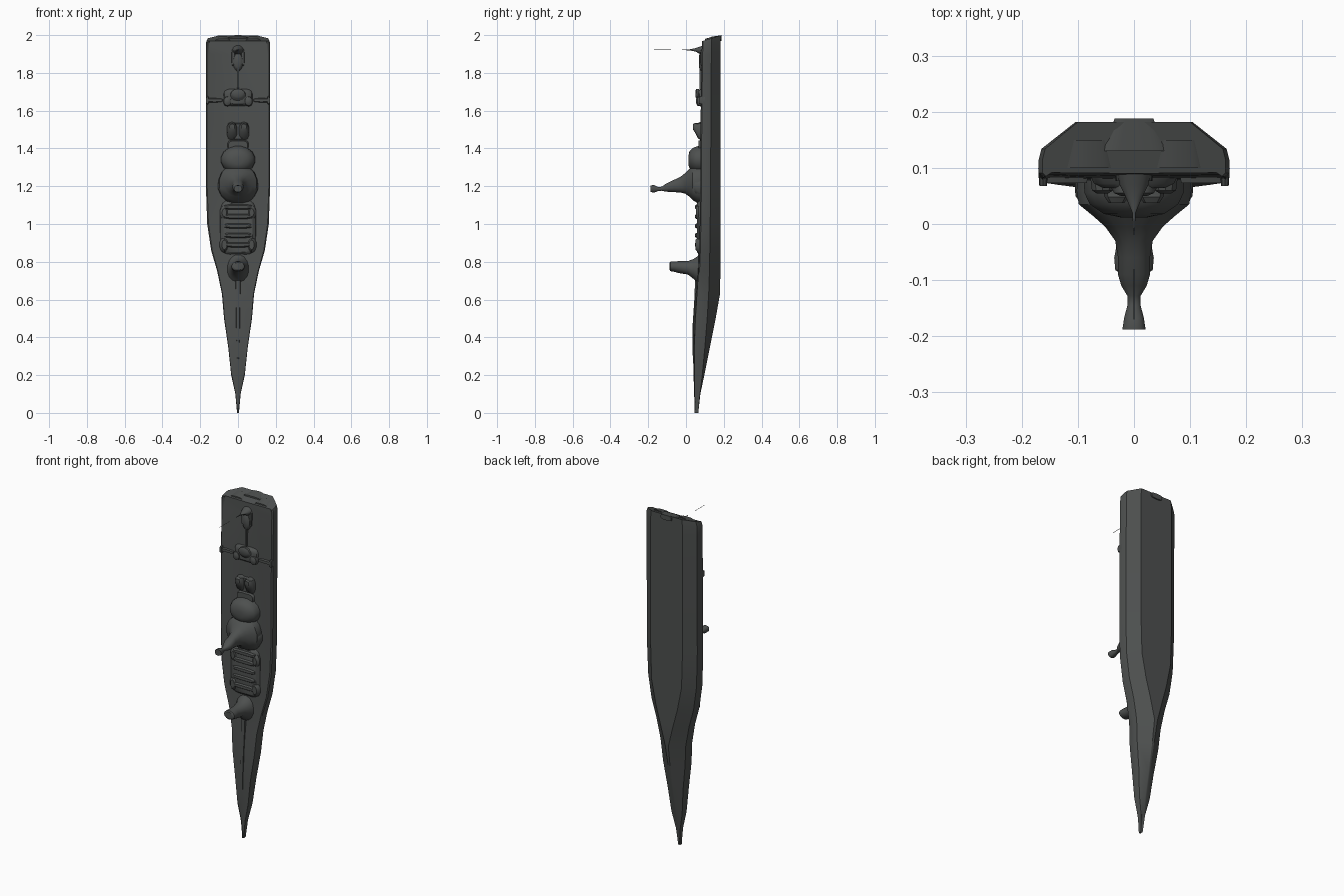
import bpy, math
from mathutils import Vector

mat = bpy.data.materials.new("dark_grey")
mat.diffuse_color = (0.075, 0.08, 0.078, 1)


def add_mesh(name, verts, faces, angle=35):
    me = bpy.data.meshes.new(name)
    me.from_pydata(verts, [], faces)
    me.materials.append(mat)
    ob = bpy.data.objects.new(name, me)
    bpy.context.collection.objects.link(ob)
    bpy.ops.object.select_all(action='DESELECT')
    ob.select_set(True)
    bpy.context.view_layer.objects.active = ob
    bpy.ops.object.mode_set(mode='EDIT')
    bpy.ops.mesh.select_all(action='SELECT')
    bpy.ops.mesh.normals_make_consistent(inside=False)
    bpy.ops.object.mode_set(mode='OBJECT')
    bpy.ops.object.shade_smooth_by_angle(angle=math.radians(angle))
    return ob


def skin(name, rings, angle=35):
    n = len(rings[0])
    verts = [v for r in rings for v in r]
    faces = [(k * n + i, k * n + (i + 1) % n, (k + 1) * n + (i + 1) % n, (k + 1) * n + i)
             for k in range(len(rings) - 1) for i in range(n)]
    faces += [tuple(range(n)), tuple(range(len(verts) - n, len(verts)))]
    return add_mesh(name, verts, faces, angle)


def tower(name, secs, power=1.0, n=16, x=0.0):
    """Loft along y; secs = (y, z centre, half x, half z); low power = boxier."""
    def se(t):
        return math.copysign(abs(t) ** power, t)
    rings = []
    for y, z, hx, hz in secs:
        rings.append([(x + hx * se(math.cos(a)), y, z + hz * se(math.sin(a)))
                      for a in [2 * math.pi * (i + .5) / n for i in range(n)]])
    return skin(name, rings)


def pair(name, secs, x, power=1.0, n=10):
    for side, s in (("left", -1), ("right", 1)):
        tower(f"{name}_{side}", secs, power, n, x * s)


# Hull: z, keel y, keel half width, chine y, half beam, deck edge y, deck centre y
hull = [
    (0.00, .056, .003, .053, .005, .048, .047),
    (0.10, .076, .003, .062, .014, .046, .043),
    (0.20, .097, .004, .074, .036, .044, .040),
    (0.35, .127, .005, .088, .052, .044, .036),
    (0.50, .157, .006, .100, .074, .050, .040),
    (0.63, .180, .010, .108, .085, .058, .050),
    (0.75, .182, .040, .112, .110, .066, .060),
    (0.86, .182, .070, .114, .142, .070, .066),
    (1.00, .182, .098, .116, .163, .073, .070),
    (1.20, .182, .104, .118, .170, .076, .073),
    (1.60, .182, .104, .120, .170, .078, .078),
    (1.90, .182, .104, .122, .170, .082, .085),
    (1.96, .182, .104, .122, .170, .085, .090),
]


def hull_ring(z, ky, kw, cy, w, dy, dc):
    half = [(kw, ky), (w * .97, cy + .012), (w, cy - .008), (w, dy + .006),
            (w * .96, dy), (w * .9, (dy + dc) / 2 + .004)]
    pts = half + [(0, dc)] + [(-x, y) for x, y in reversed(half)]
    return [(x, y, z) for x, y in pts]


rings = [hull_ring(*s) for s in hull]
# raked transom with rounded corners
rings.append([(x * .96, y, 1.966 + .032 * (y - .08) / .1) for x, y, z in rings[-1]])
skin("hull", rings, 30)

# Stern lip and small fittings
tower("stern_lip", [(.13, 1.975, .06, .016), (.188, 1.985, .035, .015)], .6, 12)
pair("stern_cleat", [(.10, 1.965, .04, .015), (.15, 1.98, .03, .014)], .08, .6)

# Foredeck spine and its side strakes
skin("foredeck_spine", [[(-w, .07, z), (-w * .6, y, z), (w * .6, y, z), (w, .07, z)]
                        for z, y, w in ((.28, .036, .006), (.45, .034, .014),
                                        (.60, .044, .016), (.70, .048, .018))])

# Forward turret with tall head
tower("forward_turret", [(.08, .76, .062, .10), (.06, .76, .056, .07), (.04, .762, .048, .054),
                         (.01, .768, .04, .036), (-.04, .772, .032, .032),
                         (-.06, .774, .036, .028), (-.082, .776, .034, .026),
                         (-.087, .776, .026, .020)])

# Midship deckhouse with ribs and side bulges
tower("deckhouse", [(.10, .98, .10, .16), (.07, .98, .094, .145), (.058, .98, .078, .13)], .4, 20)
for i in range(5):
    z = .89 + i * .05
    tower(f"deckhouse_rib_{i}", [(.08, z, .08, .018), (.055, z, .072, .013),
                                 (.048, z, .06, .008)], .5, 12)
pair("deckhouse_bulge", [(.10, .89, .03, .05), (.065, .89, .026, .042), (.05, .89, .014, .025)], .072)
pair("deckhouse_wing", [(.10, 1.06, .028, .05), (.065, 1.06, .024, .04), (.052, 1.06, .012, .022)], .072)

# Main bridge tower and flared mast head
tower("bridge_tower", [(.09, 1.21, .10, .11), (.06, 1.21, .104, .10), (.035, 1.215, .100, .09),
                       (.015, 1.218, .075, .072), (-.005, 1.215, .052, .055),
                       (-.03, 1.208, .034, .042), (-.06, 1.202, .029, .034),
                       (-.09, 1.196, .029, .026), (-.11, 1.191, .023, .020),
                       (-.128, 1.187, .012, .011), (-.145, 1.185, .012, .010),
                       (-.168, 1.186, .018, .020), (-.188, 1.187, .021, .018)], .85)
pair("bridge_sponson", [(.09, 1.20, .034, .055), (.05, 1.20, .032, .045), (.03, 1.20, .018, .025)], .074)

# Dome aft of the bridge
tower("dome", [(.09, 1.34, .092, .078), (.055, 1.34, .09, .072), (.035, 1.34, .08, .062),
               (.018, 1.34, .055, .045), (.012, 1.335, .025, .02)])
tower("dome_step", [(.09, 1.42, .06, .03), (.065, 1.415, .05, .025)], .5)

# Aft twin mounts
tower("twin_mount_base", [(.09, 1.49, .05, .05), (.066, 1.49, .04, .04)], .7)
pair("twin_mount", [(.09, 1.49, .03, .055), (.062, 1.495, .026, .04),
                    (.048, 1.51, .022, .026), (.037, 1.515, .014, .014)], .031, .7)

# Aft deckhouse, deck rail and bulwark lugs
tower("aft_house", [(.09, 1.67, .08, .05), (.072, 1.67, .072, .042), (.064, 1.67, .055, .034)], .5)
tower("aft_house_top", [(.07, 1.68, .045, .035), (.055, 1.69, .036, .026), (.05, 1.69, .024, .018)])
pair("aft_house_corner", [(.09, 1.65, .024, .03), (.060, 1.65, .02, .024), (.054, 1.65, .01, .012)], .056)
pair("deck_step", [(.09, 1.655, .045, .014), (.073, 1.655, .042, .008)], .125, .5)
pair("bulwark_lug", [(.10, 1.655, .009, .03), (.068, 1.655, .007, .018)], .162, .6)
tower("deck_rail", [(.09, 1.80, .007, .10), (.072, 1.80, .005, .09)], .4, 8)

# Sternmost gun and flagstaff
tower("stern_mount", [(.10, 1.855, .03, .06), (.075, 1.86, .024, .045), (.068, 1.86, .014, .03)])
pair("stern_mount_arm", [(.10, 1.88, .01, .055), (.077, 1.88, .007, .04)], .026, .6)
tower("stern_gun", [(.10, 1.92, .032, .03), (.07, 1.92, .026, .018), (.05, 1.922, .016, .009),
                    (.02, 1.922, .003, .003), (-.02, 1.922, .001, .001)])
tower("flagstaff_tip", [(-.08, 1.922, .001, .001), (-.17, 1.922, .001, .001)], 1, 6)
